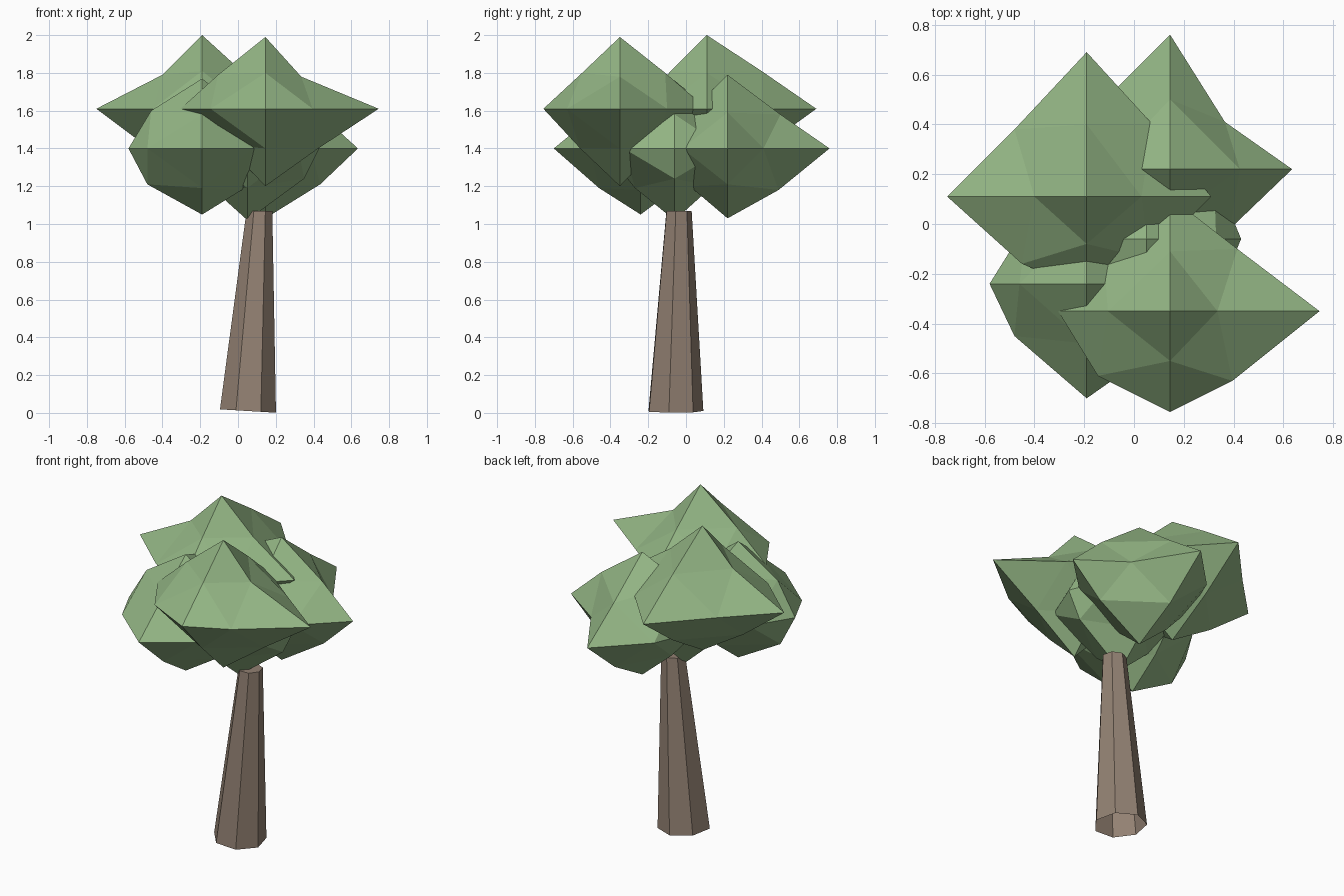
import bpy, bmesh, math
from mathutils import Vector

if "Cube" in bpy.data.objects:
    bpy.data.objects.remove(bpy.data.objects["Cube"])


def material(name, rgb):
    m = bpy.data.materials.new(name)
    m.diffuse_color = (*rgb, 1)
    m.use_nodes = True
    m.node_tree.nodes["Principled BSDF"].inputs["Base Color"].default_value = m.diffuse_color
    return m


GREEN = material("leaf_green", (0.29, 0.46, 0.23))
BROWN = material("bark_brown", (0.29, 0.22, 0.17))
AXES = {"R": (0, 1), "L": (0, -1), "B": (1, 1), "F": (1, -1), "U": (2, 1), "D": (2, -1)}


def finish(bm, name, mat):
    bmesh.ops.recalc_face_normals(bm, faces=bm.faces)
    mesh = bpy.data.meshes.new(name)
    bm.to_mesh(mesh)
    bm.free()
    mesh.materials.append(mat)
    bpy.context.collection.objects.link(bpy.data.objects.new(name, mesh))


def leaf_clump(name, centre, tips, mids):
    """Octahedron split once; tips are stretched and edge midpoints shifted per clump."""
    bm = bmesh.new()
    verts = {}

    def vert(key):
        key = "".join(sorted(key))
        if key not in verts:
            p = Vector(centre)
            sizes = [tips.get(key, 0.38)] if len(key) == 1 else mids.get(key, (0.27, 0.27))
            for k, size in zip(key, sizes):
                axis, sign = AXES[k]
                p[axis] += sign * size
            verts[key] = bm.verts.new(p)
        return verts[key]

    for x in "RL":
        for y in "BF":
            for z in "UD":
                for a, b, c in ((x, y, z), (y, z, x), (z, x, y)):
                    bm.faces.new((vert(a), vert(a + b), vert(a + c)))
                bm.faces.new((vert(x + y), vert(y + z), vert(z + x)))
    finish(bm, name, GREEN)


# Foliage: midpoint keys are alphabetical pairs, sizes in the same order
leaf_clump("foliage_top_left", (-0.19, 0.11, 1.61),
           {"L": 0.56, "B": 0.58, "U": 0.39, "R": 0.50},
           {"LU": (0.21, 0.18), "BU": (0.29, 0.20), "RU": (0.22, 0.19), "FU": (0.19, 0.20),
            "BL": (0.27, 0.29), "BR": (0.29, 0.265), "FL": (0.27, 0.26), "FR": (0.25, 0.25),
            "DL": (0.21, 0.28), "BD": (0.29, 0.21), "DF": (0.22, 0.22), "DR": (0.22, 0.22)})
leaf_clump("foliage_top_front", (0.145, -0.35, 1.61),
           {"R": 0.60, "L": 0.45, "F": 0.405, "B": 0.46, "D": 0.41},
           {"RU": (0.19, 0.17), "FU": (0.20, 0.19), "BU": (0.24, 0.19), "LU": (0.25, 0.18),
            "FR": (0.28, 0.25), "FL": (0.26, 0.29), "BR": (0.25, 0.27),
            "DF": (0.21, 0.21), "DR": (0.21, 0.28), "DL": (0.19, 0.21), "BD": (0.20, 0.20)})
leaf_clump("foliage_low_left", (-0.19, -0.24, 1.40),
           {"L": 0.39, "F": 0.46, "U": 0.37, "D": 0.35},
           {"DL": (0.19, 0.29), "LU": (0.27, 0.20), "FL": (0.21, 0.29), "DF": (0.21, 0.22),
            "FU": (0.24, 0.18), "RU": (0.22, 0.20), "BL": (0.24, 0.24),
            "DR": (0.22, 0.21), "BD": (0.20, 0.20)})
leaf_clump("foliage_low_back", (0.145, 0.22, 1.40),
           {"R": 0.49, "B": 0.54, "U": 0.39, "D": 0.37},
           {"DR": (0.19, 0.29), "BR": (0.19, 0.22), "BD": (0.27, 0.22),
            "BU": (0.28, 0.18), "RU": (0.28, 0.19), "FU": (0.20, 0.19),
            "FR": (0.24, 0.24), "DL": (0.20, 0.20), "DF": (0.20, 0.20)})
leaf_clump("foliage_core", (0.05, -0.06, 1.40), {"U": 0.36},
           {"DR": (0.16, 0.30), "RU": (0.28, 0.18), "BU": (0.20, 0.19),
            "DF": (0.21, 0.21), "DL": (0.20, 0.20), "BD": (0.20, 0.20)})

# Trunk: leaning seven-sided taper, open underneath
bm = bmesh.new()
rings = []
for cx, cy, z, r, tilt in ((0.052, -0.06, 0.01, 0.152, -0.06), (0.113, -0.04, 1.07, 0.07, 0)):
    ring = []
    for i in range(7):
        a = math.radians(-63) + math.tau * i / 7
        ring.append(bm.verts.new((cx + r * math.cos(a), cy + r * math.sin(a),
                                  z + tilt * r * math.cos(a))))
    rings.append(ring)
bm.faces.new(rings[1])
for i in range(7):
    j = (i + 1) % 7
    bm.faces.new((rings[0][i], rings[0][j], rings[1][j], rings[1][i]))
finish(bm, "trunk", BROWN)
